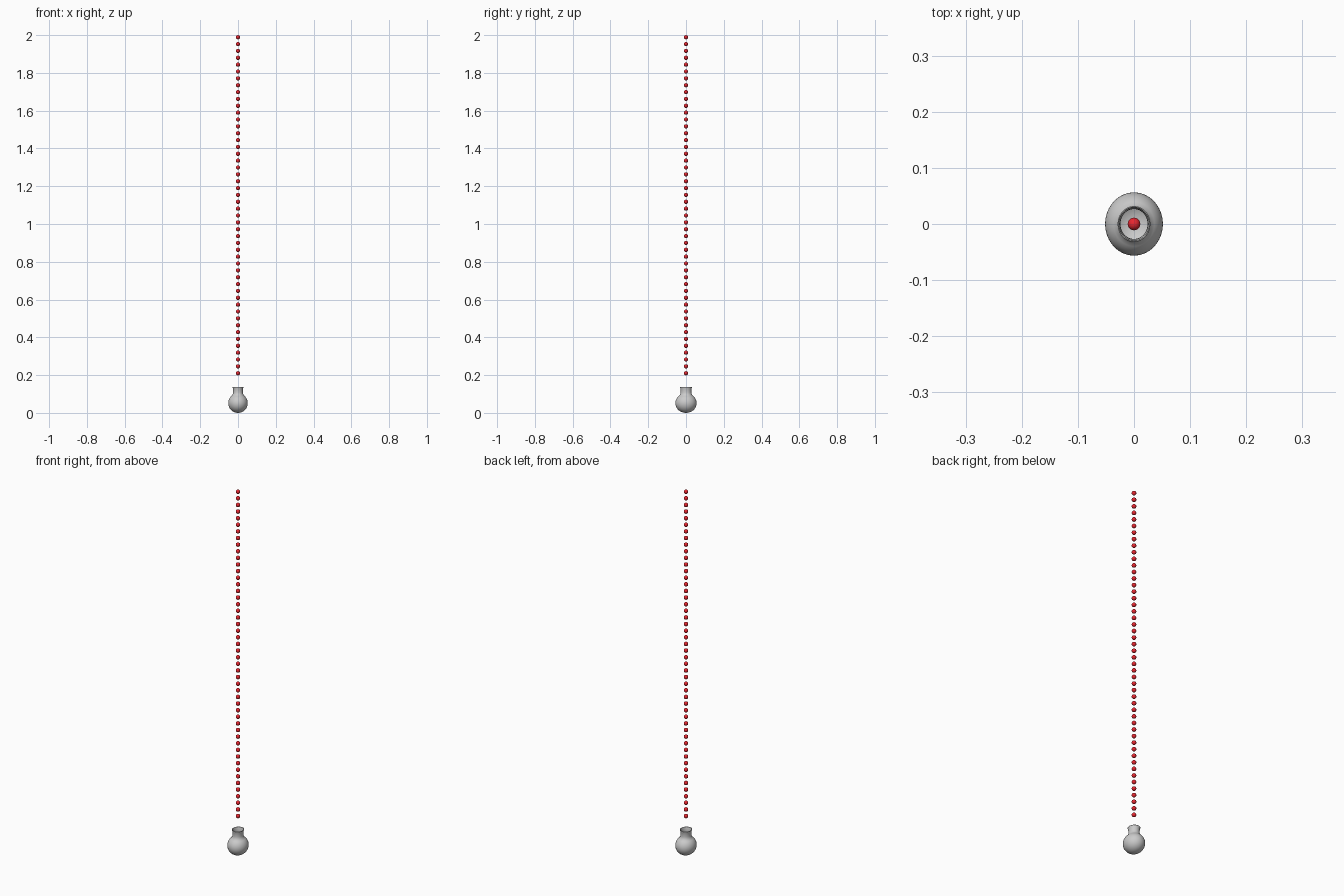
import bpy, bmesh, math
from mathutils import Matrix

if "Cube" in bpy.data.objects:
    bpy.data.objects.remove(bpy.data.objects["Cube"])

RX, RY = 0.0515, 0.0563   # slightly oval body
WALL = 0.002


def finish(name, bm, mat=None):
    mesh = bpy.data.meshes.new(name)
    bm.to_mesh(mesh)
    bm.free()
    obj = bpy.data.objects.new(name, mesh)
    bpy.context.collection.objects.link(obj)
    for p in mesh.polygons:
        p.use_smooth = True
    if mat:
        mesh.materials.append(mat)
    return obj


# Round flask: lathed profile of a spherical bowl plus a flared neck
profile = [(0, 0)]
for i in range(1, 20):
    a = math.radians(-90 + i * 7.5)
    r = RX * math.cos(a)
    if a > 0 and r < 0.029:
        break
    profile.append((r, 0.0515 + 0.0515 * math.sin(a)))
profile += [(0.0272, 0.101), (0.0262, 0.108), (0.0262, 0.118),
            (0.027, 0.127), (0.0288, 0.135), (0.0292, 0.138)]

bm = bmesh.new()
verts = [bm.verts.new((r, 0, z)) for r, z in profile]
edges = [bm.edges.new(pair) for pair in zip(verts, verts[1:])]
bmesh.ops.spin(bm, geom=verts + edges, cent=(0, 0, 0), axis=(0, 0, 1),
               angle=math.tau, steps=48)
bmesh.ops.remove_doubles(bm, verts=bm.verts, dist=1e-5)
bmesh.ops.scale(bm, vec=(1, RY / RX, 1), verts=bm.verts)
bmesh.ops.recalc_face_normals(bm, faces=bm.faces)
# make sure the open shell faces outward
low = min(bm.faces, key=lambda f: f.calc_center_median().z)
if low.normal.z > 0:
    bmesh.ops.reverse_faces(bm, faces=bm.faces)
flask = finish("flask", bm)
solid = flask.modifiers.new("wall", 'SOLIDIFY')
solid.thickness = WALL
solid.offset = -1

# Column of red beads rising above the mouth
red = bpy.data.materials.new("bead_red")
red.diffuse_color = (0.8, 0.02, 0.03, 1)
red.use_nodes = True
red.node_tree.nodes["Principled BSDF"].inputs["Base Color"].default_value = red.diffuse_color
COUNT, R, Z0, Z1 = 50, 0.0112, 0.21, 1.9888
bm = bmesh.new()
for i in range(COUNT):
    z = Z0 + (Z1 - Z0) * i / (COUNT - 1)
    bmesh.ops.create_uvsphere(bm, u_segments=24, v_segments=14, radius=R,
                              matrix=Matrix.Translation((0, 0, z)))
finish("beads", bm, red)
